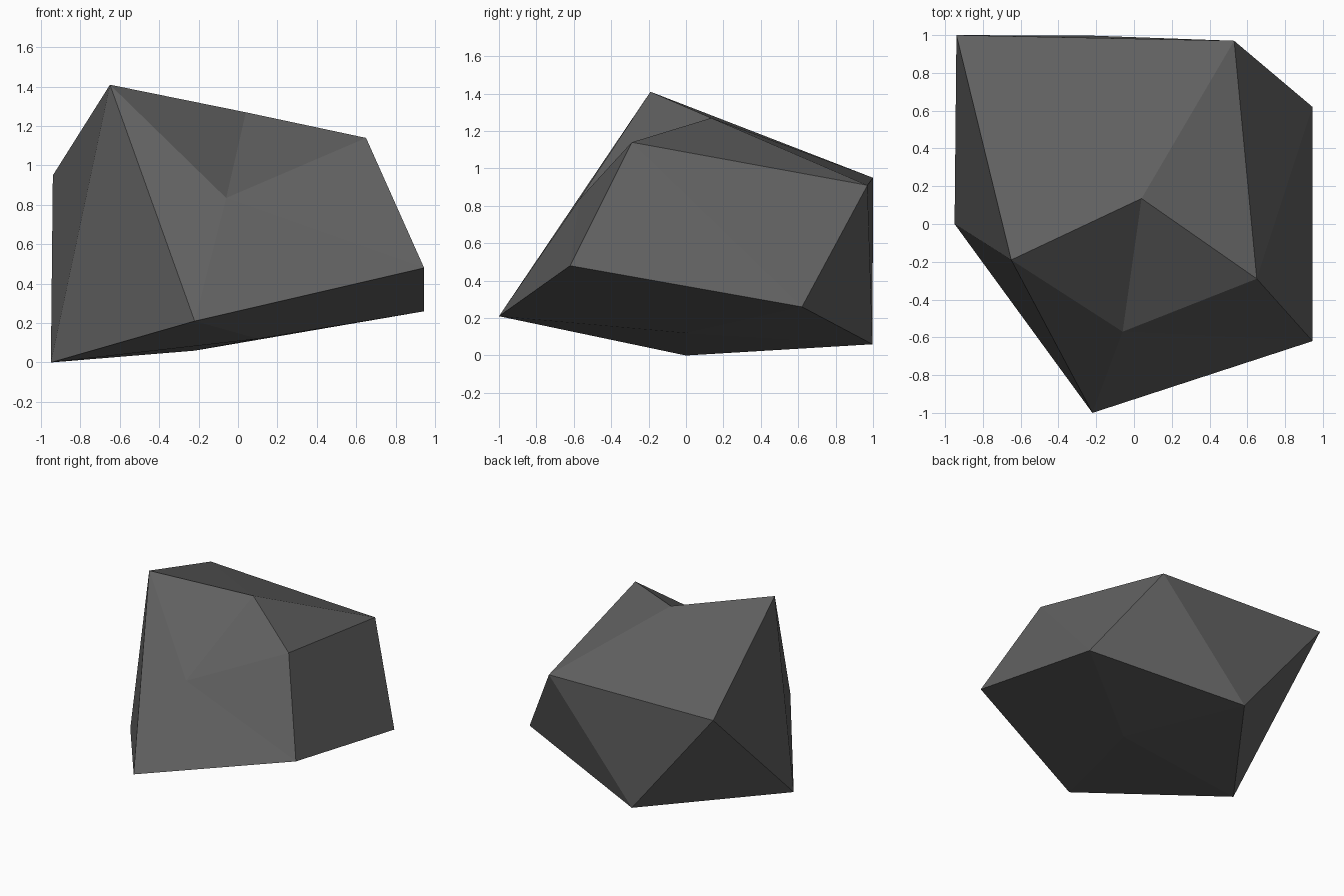
import bpy, bmesh

if "Cube" in bpy.data.objects:
    bpy.data.objects.remove(bpy.data.objects["Cube"])

# A low-poly boulder: two offset five-point rings plus a top and an underside point
LOWER = [(0.945, -0.62, 0.48), (0.945, 0.62, 0.26), (-0.22, 0.997, 0.06),
         (-0.95, 0.0, 0.0), (-0.22, -1.0, 0.21)]
UPPER = [(0.65, -0.29, 1.14), (0.53, 0.97, 0.91), (-0.94, 1.0, 0.95),
         (-0.65, -0.19, 1.41), (-0.06, -0.57, 0.835)]
TOP = (0.04, 0.135, 1.27)
UNDERSIDE = (0.1, 0.0, 0.12)

bm = bmesh.new()
low = [bm.verts.new(p) for p in LOWER]
up = [bm.verts.new(p) for p in UPPER]
top, under = bm.verts.new(TOP), bm.verts.new(UNDERSIDE)

# Underside fan, zig-zag side band and top fan
for i in range(5):
    j = (i + 1) % 5
    bm.faces.new((under, low[j], low[i]))
    bm.faces.new((low[i], low[j], up[i]))
    bm.faces.new((up[i], low[j], up[j]))
    bm.faces.new((up[i], up[j], top))
bmesh.ops.recalc_face_normals(bm, faces=bm.faces)

mesh = bpy.data.meshes.new("boulder")
bm.to_mesh(mesh)
bm.free()

# Single dark stone colour, flat facets
stone = bpy.data.materials.new("dark grey stone")
stone.diffuse_color = (0.12, 0.12, 0.12, 1.0)
stone.use_nodes = True
stone.node_tree.nodes["Principled BSDF"].inputs["Base Color"].default_value = stone.diffuse_color
mesh.materials.append(stone)

boulder = bpy.data.objects.new("boulder", mesh)
bpy.context.collection.objects.link(boulder)
